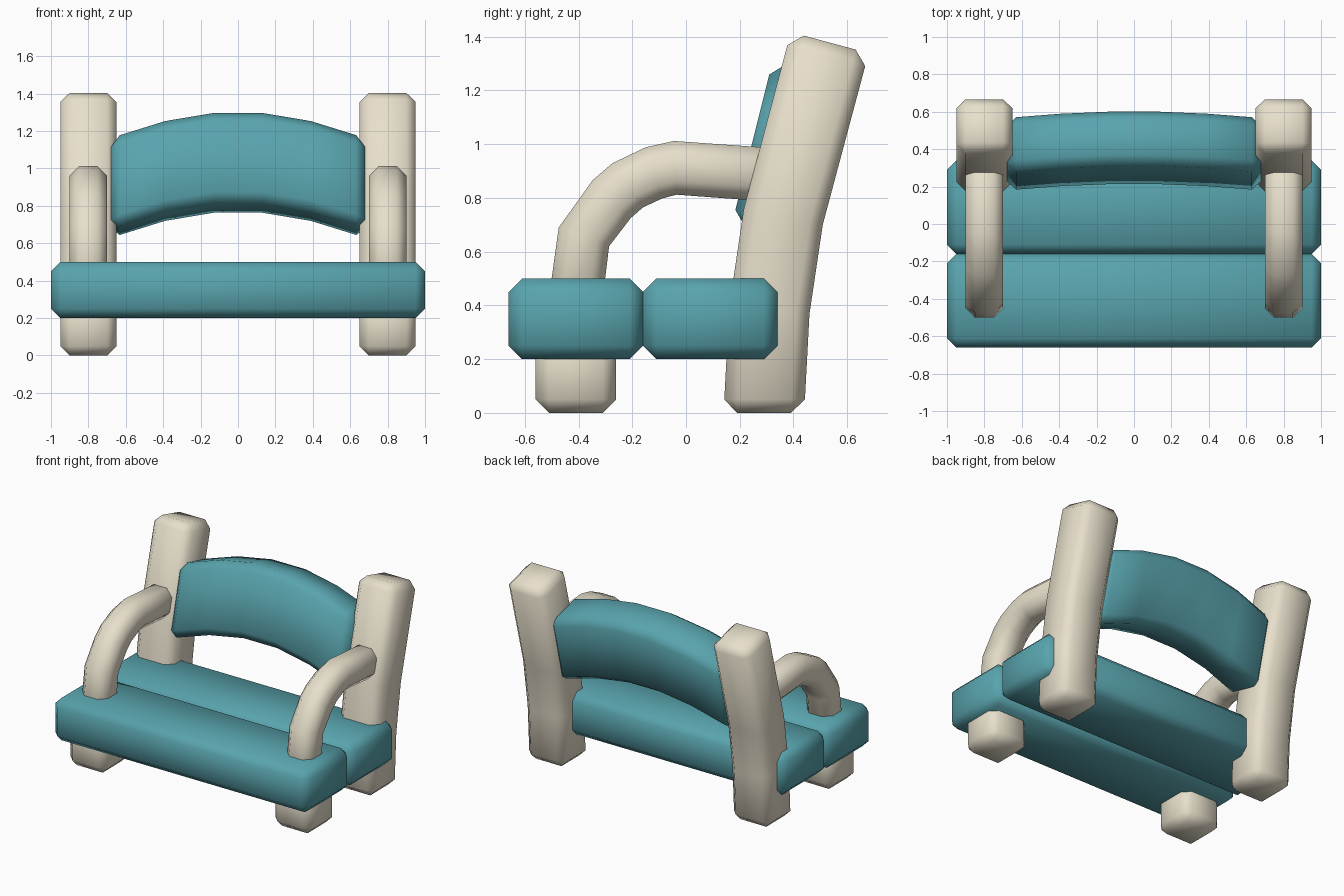
import bpy, bmesh
from mathutils import Vector

if "Cube" in bpy.data.objects:
    bpy.data.objects.remove(bpy.data.objects["Cube"])


def material(name, rgb):
    m = bpy.data.materials.new(name)
    m.diffuse_color = (*rgb, 1)
    m.use_nodes = True
    m.node_tree.nodes["Principled BSDF"].inputs["Base Color"].default_value = m.diffuse_color
    return m


TEAL = material("teal", (0.10, 0.37, 0.42))
CREAM = material("cream", (0.80, 0.74, 0.60))


def loft(name, rings, mat, chamfer=0.05):
    """Join rectangular rings (centre, half side a, half side b), then chamfer the corners."""
    bm = bmesh.new()
    loops = []
    for c, a, b in rings:
        c, a, b = Vector(c), Vector(a), Vector(b)
        loops.append([bm.verts.new(p) for p in (c - a - b, c + a - b, c + a + b, c - a + b)])
    for lo, hi in zip(loops, loops[1:]):
        for i in range(4):
            j = (i + 1) % 4
            bm.faces.new((lo[i], lo[j], hi[j], hi[i]))
    bm.faces.new(loops[0])
    bm.faces.new(loops[-1])
    bmesh.ops.recalc_face_normals(bm, faces=bm.faces)
    for f in bm.faces:
        f.smooth = True
    me = bpy.data.meshes.new(name)
    bm.to_mesh(me)
    bm.free()
    me.materials.append(mat)
    ob = bpy.data.objects.new(name, me)
    bpy.context.collection.objects.link(ob)
    bev = ob.modifiers.new("chamfer", 'BEVEL')
    bev.width, bev.segments = chamfer, 1
    bev.limit_method, bev.angle_limit = 'ANGLE', 0.9
    return ob


def sweep(name, x, path, half, mat):
    """Square bar following (y, z, normal y, normal z) stations in the side plane."""
    rings = []
    for y, z, ny, nz in path:
        n = Vector((0, ny, nz)).normalized() * half
        rings.append(((x, y, z), (half, 0, 0), n))
    return loft(name, rings, mat)


# Seat slabs
for name, y in (("seat_front", -0.41), ("seat_back", 0.09)):
    loft(name, [((s, y, 0.35), (0, 0.25, 0), (0, 0, 0.15)) for s in (-1, 1)], TEAL)

# Arched, tilted backrest
up, out = Vector((0, 0.242, 0.970)), Vector((0, 0.970, -0.242))
arch = [(-0.68, -0.138), (-0.39, -0.045), (-0.13, 0), (0.13, 0), (0.39, -0.045), (0.68, -0.138)]
loft("backrest", [(Vector((x, 0.407, 1.03)) + up * d, up * 0.25, out * 0.15) for x, d in arch], TEAL)

post_path = [(0.29, 0, 1, 0), (0.31, 0.38, 0.995, -0.08),
             (0.362, 0.73, 0.98, -0.2), (0.535, 1.378, 0.966, -0.26)]
arm_path = [(-0.42, 0.35, 1, -0.1), (-0.38, 0.655, 0.19, -0.07), (-0.277, 0.795, 0.14, -0.14),
            (-0.217, 0.847, 0.115, -0.165), (-0.12, 0.893, 0.06, -0.19),
            (-0.04, 0.912, 0.01, -0.2), (0.36, 0.883, -0.01, -0.2)]

for side, x in (("left", -0.8), ("right", 0.8)):
    # Leaning back post, front foot and curved armrest
    sweep("back_post_" + side, x, post_path, 0.15, CREAM)
    sweep("front_foot_" + side, x, [(-0.41, 0, 1, 0), (-0.41, 0.32, 1, 0)], 0.15, CREAM)
    sweep("armrest_" + side, x, arm_path, 0.1, CREAM)
